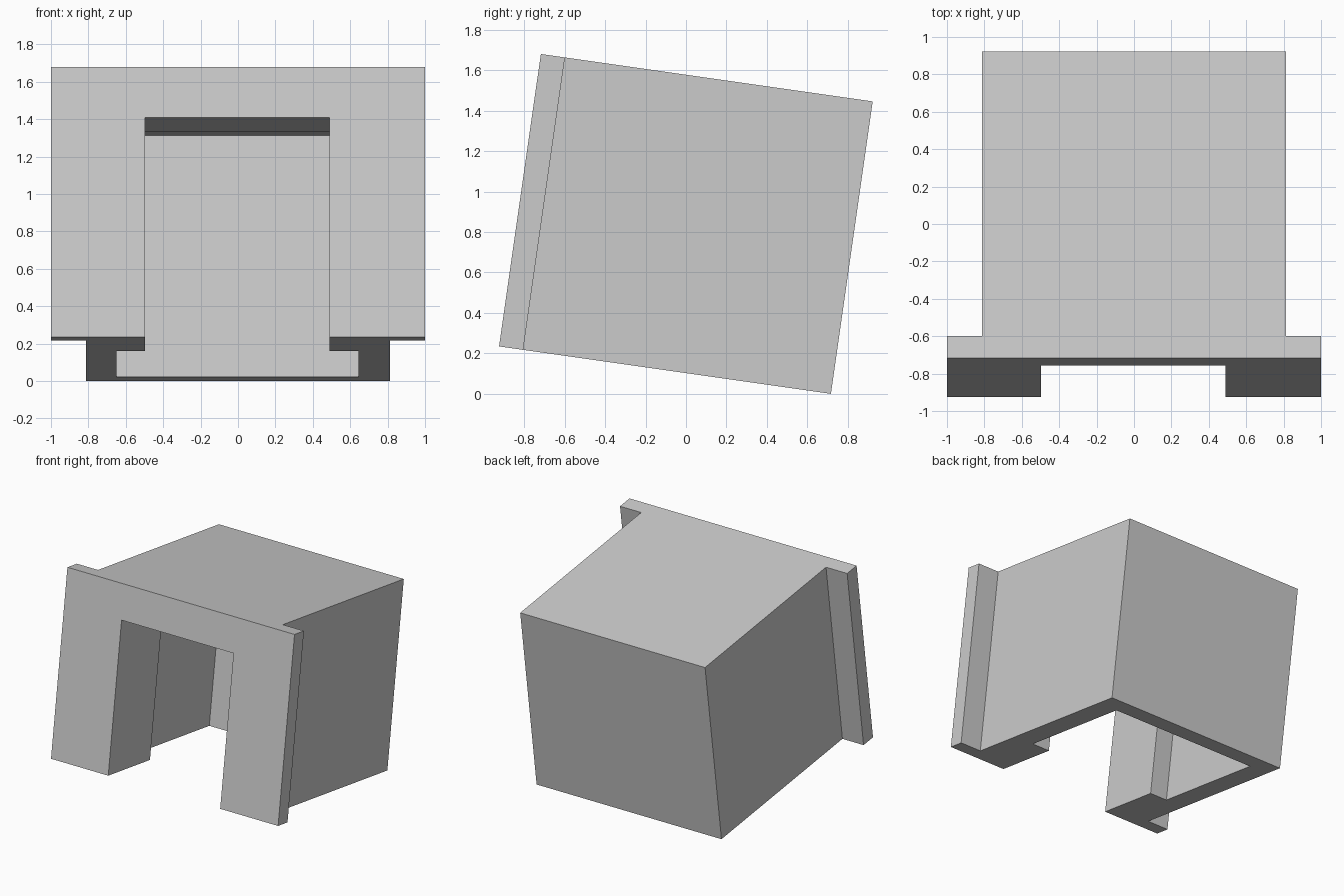
import bpy
import bmesh
from math import asin
from mathutils import Matrix

cube = bpy.data.objects.get("Cube")
if cube:
    bpy.data.objects.remove(cube, do_unlink=True)

HEIGHT, DEPTH = 1.46, 1.657
FLANGE_DEPTH, BODY_HALF = 0.12, 0.814
TILT = asin(0.1415)

grey = bpy.data.materials.new("light_grey")
grey.use_nodes = True
grey.diffuse_color = (0.6, 0.6, 0.6, 1)
grey.node_tree.nodes["Principled BSDF"].inputs["Base Color"].default_value = (0.6, 0.6, 0.6, 1)


def prism(name, outline, bottom, top):
    """Extrude a plan outline upwards into a solid object."""
    bm = bmesh.new()
    face = bm.faces.new([bm.verts.new((x, y, bottom)) for x, y in outline])
    grown = bmesh.ops.extrude_face_region(bm, geom=[face])["geom"]
    verts = [g for g in grown if isinstance(g, bmesh.types.BMVert)]
    bmesh.ops.translate(bm, verts=verts, vec=(0, 0, top - bottom))
    bmesh.ops.recalc_face_normals(bm, faces=bm.faces[:])
    mesh = bpy.data.meshes.new(name)
    bm.to_mesh(mesh)
    bm.free()
    mesh.materials.append(grey)
    obj = bpy.data.objects.new(name, mesh)
    bpy.context.collection.objects.link(obj)
    return obj


def block(name, x0, x1, y0, y1, z0, z1):
    return prism(name, [(x0, y0), (x1, y0), (x1, y1), (x0, y1)], z0, z1)


# Outer shell: T-shaped plan with the wide flange at the front
half = [(1, 0), (1, FLANGE_DEPTH), (BODY_HALF, FLANGE_DEPTH), (BODY_HALF, DEPTH)]
shell = prism("hood_shell", half + [(-x, y) for x, y in reversed(half)], 0, HEIGHT)

# Front doorway and the wider, taller hollow behind it
cutters = [
    block("doorway_cutter", -0.496, 0.49, -0.2, 0.6, -0.2, 1.186),
    block("hollow_cutter", -0.649, 0.645, 0.53, 1.505, -0.2, 1.303),
]
for cutter in cutters:
    cutter.hide_render = True
    mod = shell.modifiers.new(cutter.name, "BOOLEAN")
    mod.operation = "DIFFERENCE"
    mod.solver = "EXACT"
    mod.object = cutter

# Bake the cuts and drop the helpers
bpy.context.view_layer.update()
baked = bpy.data.meshes.new_from_object(shell.evaluated_get(bpy.context.evaluated_depsgraph_get()))
shell.modifiers.clear()
shell.data = baked
baked.name = "hood_shell"
for cutter in cutters:
    bpy.data.objects.remove(cutter, do_unlink=True)

# Tilt the front upwards and rest the back edge on the ground
shell.matrix_world = Matrix.Translation((0, -0.924, 0.2345)) @ Matrix.Rotation(-TILT, 4, "X")
